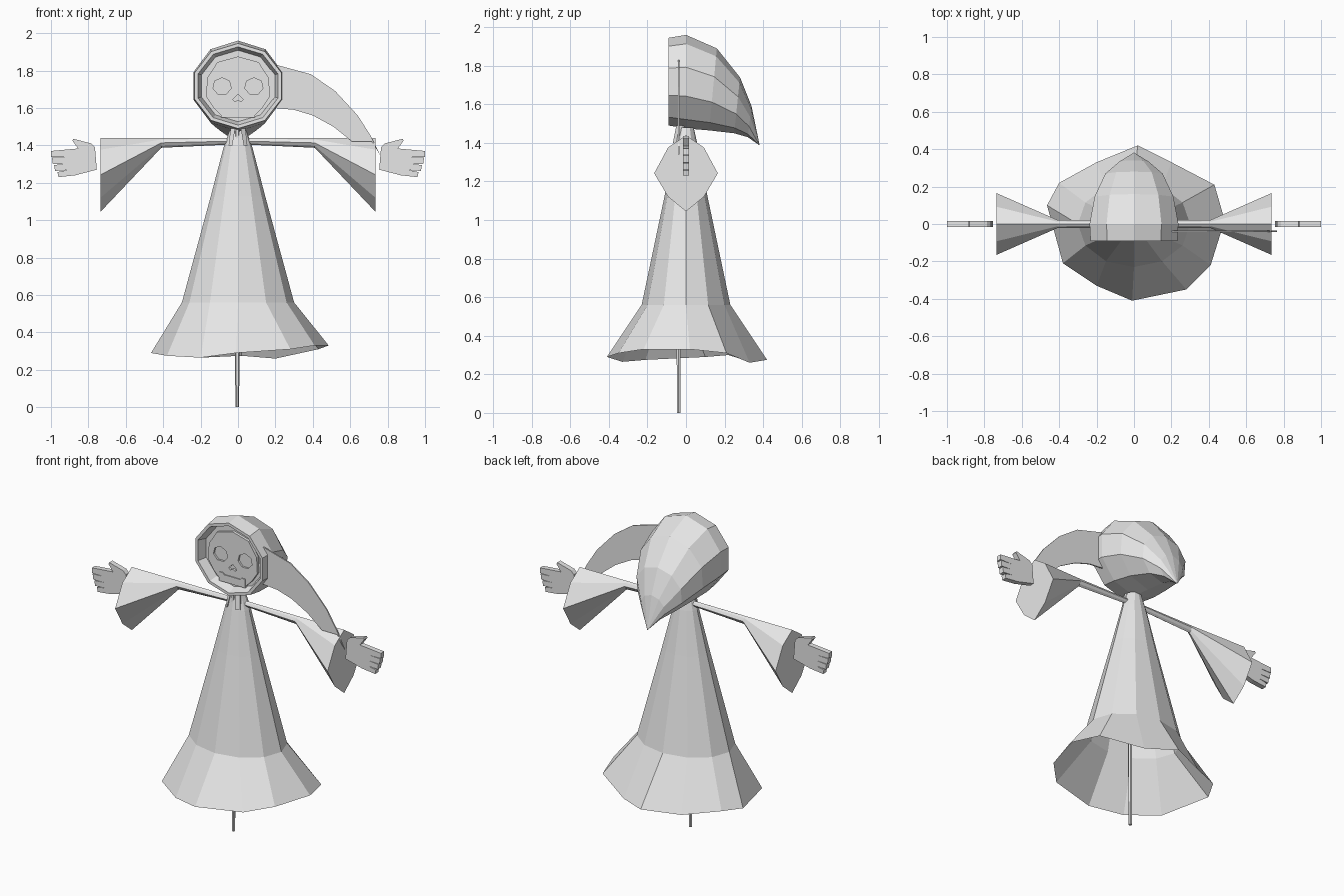
import bpy, bmesh, math
from mathutils import Vector

if "Cube" in bpy.data.objects:
    bpy.data.objects.remove(bpy.data.objects["Cube"])

cloth = bpy.data.materials.new("pale grey")
cloth.diffuse_color = (0.8, 0.8, 0.8, 1)
cloth.use_nodes = True
cloth.node_tree.nodes["Principled BSDF"].inputs["Base Color"].default_value = cloth.diffuse_color


def finish(name, bm):
    bmesh.ops.remove_doubles(bm, verts=bm.verts, dist=0.0005)
    bmesh.ops.recalc_face_normals(bm, faces=bm.faces)
    me = bpy.data.meshes.new(name)
    bm.to_mesh(me)
    bm.free()
    me.materials.append(cloth)
    ob = bpy.data.objects.new(name, me)
    bpy.context.collection.objects.link(ob)
    return ob


def loft(name, rings, cap_start=False, cap_end=False):
    """Skin a list of equal-length point rings."""
    bm = bmesh.new()
    vs = [[bm.verts.new(p) for p in r] for r in rings]
    n = len(rings[0])
    for a, b in zip(vs, vs[1:]):
        for i in range(n):
            j = (i + 1) % n
            bm.faces.new((a[i], a[j], b[j], b[i]))
    if cap_start:
        bm.faces.new(vs[0])
    if cap_end:
        bm.faces.new(vs[-1])
    return finish(name, bm)


def plate(name, pts, y0, y1):
    """Extrude an x-z outline between two depths."""
    return loft(name, [[(x, y, z) for x, z in pts] for y in (y0, y1)], True, True)


def ellipse(cx, cz, rx, rz, n, turn=0.0):
    return [(cx + rx * math.sin(turn + 2 * math.pi * i / n),
             cz + rz * math.cos(turn + 2 * math.pi * i / n)) for i in range(n)]


# Robe: twelve-sided flared skirt with an uneven, open hem
hem = [(-.01, -.41, .29), (.28, -.35, .31), (.41, -.22, .33), (.485, .02, .33),
       (.43, .21, .31), (.2, .33, .26), (.02, .42, .275), (-.2, .33, .265),
       (-.40, .22, .30), (-.465, .10, .29), (-.38, -.21, .275), (-.2, -.33, .265)]
robe_rings = [hem]
for z, w, d in ((.56, .30, .23), (1.13, .145, .11), (1.39, .077, .06), (1.48, .045, .04)):
    robe_rings.append([(w * math.sin(math.tau * i / 12), -d * math.cos(math.tau * i / 12), z)
                       for i in range(12)])
loft("robe", robe_rings, cap_end=True)

# Sleeves and hands, mirrored left and right
hand_outline = [(.755, 1.27), (.87, 1.24), (.96, 1.23), (.965, 1.257), (.91, 1.268),
                (.978, 1.263), (.983, 1.295), (.915, 1.301), (.99, 1.299), (.995, 1.334),
                (.915, 1.337), (1.0, 1.338), (1.0, 1.37), (.855, 1.383), (.885, 1.425),
                (.88, 1.435), (.785, 1.41), (.765, 1.39)]
for s, side in ((-1, "left"), (1, "right")):
    rings = []
    for x, top, bottom, depth in ((.03, 1.44, 1.405, .018), (.41, 1.44, 1.387, .022),
                                  (.735, 1.44, 1.045, .165)):
        mid, half = (top + bottom) / 2, (top - bottom) / 2
        rings.append([(s * x, depth * k, mid + half * h) for k, h in
                      ((0, 1), (.56, .68), (1, 0), (.56, -.62), (0, -1),
                       (-.56, -.62), (-1, 0), (-.56, .68))])
    loft(side + "_sleeve", rings, True, True)
    plate(side + "_hand", [(s * x, z) for x, z in hand_outline], -.016, .016)


# Hood: ten-sided rings swept back and down to a point, with a recessed front
def hood_ring(top, bottom, w, scale=1.0):
    mid = (Vector(top) + Vector(bottom)) / 2
    half = (Vector(top) - Vector(bottom)) / 2 * scale
    pts = []
    for i in range(10):
        a = math.tau * i / 10
        p = mid + half * math.cos(a)
        pts.append((w * scale * 1.04 * math.sin(a), p.x, p.y))
    return pts


hood = [hood_ring((-.035, 1.945), (-.035, 1.49), .235, .84),
        hood_ring((-.09, 1.945), (-.09, 1.49), .235, .92)]
for top, bottom, w in (((-.09, 1.945), (-.09, 1.49), .235), ((0, 1.96), (0, 1.475), .24),
                       ((.16, 1.89), (.12, 1.465), .213), ((.28, 1.74), (.25, 1.45), .155),
                       ((.34, 1.59), (.32, 1.43), .08), ((.382, 1.387), (.382, 1.387), 0)):
    hood.append(hood_ring(top, bottom, w))
loft("hood", hood, cap_start=True)

# Skull face with sunken eyes and nose
face = plate("skull_face", [(0, 1.875), (.11, 1.845), (.165, 1.76), (.17, 1.66), (.13, 1.6),
                            (.09, 1.56), (-.09, 1.56), (-.13, 1.6), (-.17, 1.66),
                            (-.165, 1.76), (-.11, 1.845)], -.052, -.03)
cutters = [("left_eye_cutter", ellipse(-.085, 1.715, .05, .046, 7)),
           ("right_eye_cutter", ellipse(.085, 1.715, .05, .046, 7)),
           ("nose_cutter", [(0, 1.672), (.028, 1.645), (.016, 1.633), (0, 1.643),
                            (-.016, 1.633), (-.028, 1.645)])]
for name, pts in cutters:
    cutter = plate(name, pts, -.08, -.040)
    cutter.hide_render = True
    mod = face.modifiers.new(name, "BOOLEAN")
    mod.operation = "DIFFERENCE"
    mod.solver = "EXACT"
    mod.object = cutter

# Jaw plate
plate("jaw", [(-.09, 1.605), (-.065, 1.605), (-.055, 1.595), (.055, 1.595), (.065, 1.605),
              (.09, 1.605), (.09, 1.55), (-.09, 1.55)], -.058, -.035)

# Scythe: thin curved blade on a slim pole
plate("scythe_blade", [(.17, 1.84), (.39, 1.78), (.52, 1.69), (.64, 1.56), (.71, 1.45),
                       (.765, 1.34), (.715, 1.42), (.61, 1.42), (.51, 1.50),
                       (.40, 1.56), (.30, 1.59), (.19, 1.60)], -.042, -.034)
loft("scythe_pole", [[(-.004 + r * math.cos(math.tau * i / 6),
                       -.038 + r * math.sin(math.tau * i / 6), z) for i in range(6)]
                     for z, r in ((0, .010), (.33, .012), (1.5, .012))], True, True)

# Small collar folds at the neck
for s in (-1, 1):
    loft("collar_fold", [[(s * .015, -.05, 1.49), (s * .04, -.035, 1.49), (s * .03, -.01, 1.49)],
                         [(s * .03, -.068, 1.40), (s * .05, -.05, 1.40), (s * .04, -.02, 1.40)]],
         True, True)
